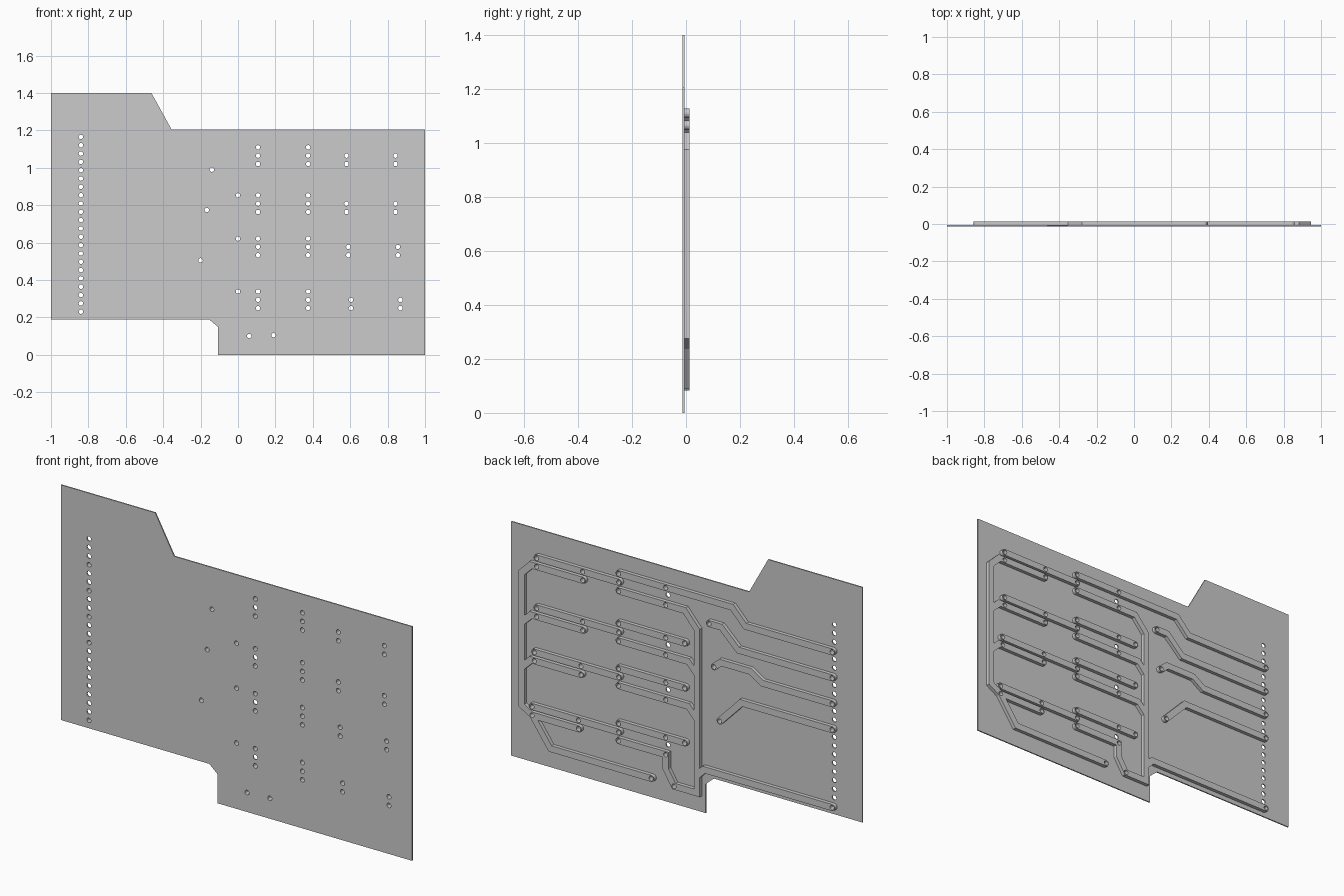
import bpy
import math
from mathutils import Vector, Matrix
from mathutils.geometry import intersect_point_line

default_cube = bpy.data.objects.get("Cube")
if default_cube:
    bpy.data.objects.remove(default_cube, do_unlink=True)

BOARD_FRONT, BOARD_BACK, TRACE_BACK = -0.0125, -0.006, 0.0125
HALF_WIDTH = 0.017
HOLE_RADIUS = 0.012
PITCH = 0.0445


def arc(centre, radius, start, sweep, steps):
    """Points along an arc around centre."""
    angles = [start + sweep * i / steps for i in range(steps + 1)]
    return [centre + radius * Vector((math.cos(a), math.sin(a))) for a in angles]


def circle(centre):
    return arc(Vector(centre), HOLE_RADIUS, 0, math.tau, 12)[:-1]


def plate(name, outline, holes, front, back):
    """Solid plate standing in the xz plane, pierced by round holes."""
    curve = bpy.data.curves.new(name + "_profile", "CURVE")
    curve.dimensions = "2D"
    curve.fill_mode = "BOTH"
    curve.extrude = (back - front) / 2
    for loop in [outline] + [circle(h) for h in holes]:
        spline = curve.splines.new("POLY")
        spline.points.add(len(loop) - 1)
        for point, co in zip(spline.points, loop):
            point.co = (co[0], co[1], 0, 1)
        spline.use_cyclic_u = True
    helper = bpy.data.objects.new(name + "_helper", curve)
    bpy.context.collection.objects.link(helper)
    bpy.context.view_layer.update()
    graph = bpy.context.evaluated_depsgraph_get()
    mesh = bpy.data.meshes.new_from_object(helper.evaluated_get(graph))
    bpy.data.objects.remove(helper, do_unlink=True)
    bpy.data.curves.remove(curve)
    mesh.name = name
    mesh.transform(Matrix.Translation((0, (front + back) / 2, 0))
                   @ Matrix.Rotation(math.pi / 2, 4, "X"))
    mesh.shade_flat()
    part = bpy.data.objects.new(name, mesh)
    bpy.context.collection.objects.link(part)
    return part


def ribbon(path):
    """Outline of a constant-width strip with mitred bends and round ends."""
    dirs = [(b - a).normalized() for a, b in zip(path, path[1:])]
    normals = [Vector((-d.y, d.x)) for d in dirs]
    left, right = [], []
    for point, n0, n1 in zip(path[1:-1], normals, normals[1:]):
        mitre = (n0 + n1) * HALF_WIDTH / (1 + n0.dot(n1))
        left.append(point + mitre)
        right.append(point - mitre)
    heading = math.atan2(dirs[-1].y, dirs[-1].x)
    tail = math.atan2(dirs[0].y, dirs[0].x)
    end_cap = arc(path[-1], HALF_WIDTH, heading - math.pi / 2, math.pi, 10)
    start_cap = arc(path[0], HALF_WIDTH, tail + math.pi / 2, math.pi, 10)
    return right + end_cap + left[::-1] + start_cap


def on_path(hole, path):
    for a, b in zip(path, path[1:]):
        near, t = intersect_point_line(Vector(hole), a, b)
        near = a.lerp(b, min(max(t, 0), 1))
        if (Vector(hole) - Vector(near[:2])).length < 0.004:
            return True
    return False


# Hole positions: connector column, loose pads, and four component rows
connector_x, inner_x, middle_x = -0.84, 0.107, 0.375
pins = [1.165 - PITCH * i for i in range(22)]
pads = [(-0.14, 0.99), (-0.167, 0.775), (-0.2, 0.505)]
jumper_a, jumper_b = (0.06, 0.1), (0.19, 0.105)
rows = [(1.065, 0.58, 0.842), (0.808, 0.58, 0.842),
        (0.577, 0.59, 0.855), (0.294, 0.604, 0.868)]
holes = [(connector_x, z) for z in pins] + pads + [jumper_a, jumper_b]
for z, near_x, far_x in rows:
    holes += [(x, z + k * PITCH) for x in (inner_x, middle_x) for k in (-1, 0, 1)]
    holes += [(x, z + k * PITCH) for x in (near_x, far_x) for k in (-1, 0)]
holes += [(0, row[0] + PITCH) for row in rows[1:]]

# Board
outline = [(-1, 0.19), (-0.155, 0.19), (-0.108, 0.15), (-0.108, 0), (1, 0),
           (1, 1.205), (-0.355, 1.205), (-0.463, 1.4), (-1, 1.4)]
plate("board", outline, holes, BOARD_FRONT, BOARD_BACK)

traces = {}
bus_x, side_x = -0.07, 0.928
top, bottom = rows[0], rows[-1]
low = [row[0] - PITCH for row in rows]

# Signal traces from the connector
traces["signal_trace_1"] = [(connector_x, pins[3]), (-0.345, pins[3]),
                            (-0.27, top[0] + PITCH), (middle_x, top[0] + PITCH)]
traces["signal_trace_2"] = [(connector_x, pins[6]), (-0.305, pins[6]),
                            (-0.208, 0.99), pads[0]]
traces["signal_trace_3"] = [(connector_x, pins[9]), (-0.44, pins[9]),
                            (-0.375, 0.807), (-0.205, 0.807), pads[1]]
traces["signal_trace_4"] = [(connector_x, pins[12]), (-0.322, pins[12]), pads[2]]
traces["ground_trace"] = [(connector_x, pins[-1]), (-0.11, pins[-1]),
                          (bus_x, pins[-1] - 0.04)]

# Central and side bus traces
traces["central_bus"] = [(middle_x, low[0]), (0, low[0]), (bus_x, 0.94),
                         (bus_x, 0.1), jumper_a, (inner_x, 0.175),
                         (inner_x, low[-1]), (middle_x, low[-1])]
traces["side_bus"] = [(top[1], low[0]), (0.875, low[0]), (side_x, 0.968),
                      (side_x, 0.285), (bottom[2], low[-1]),
                      (0.765, jumper_b[1]), jumper_b]

# Row traces and their branches into the buses
for i, (z, near_x, far_x) in enumerate(rows):
    traces[f"long_row_trace_{i}"] = [(far_x, z), (middle_x, z)]
    if i > 0:
        traces[f"upper_row_trace_{i}"] = [(middle_x, z + PITCH), (0, z + PITCH)]
    if 0 < i < len(rows) - 1:
        traces[f"central_branch_{i}"] = [(middle_x, low[i]), (-0.02, low[i]),
                                         (bus_x, low[i] - 0.055)]
        traces[f"side_branch_{i}"] = [(near_x, low[i]), (0.875, low[i]),
                                      (side_x, low[i] - 0.05)]
traces["lower_row_trace"] = [(bottom[1], low[-1]), (bottom[2], low[-1])]

for name, points in traces.items():
    path = [Vector(p) for p in points]
    pierced = [h for h in holes if on_path(h, path)]
    plate(name, ribbon(path), pierced, BOARD_BACK, TRACE_BACK)
